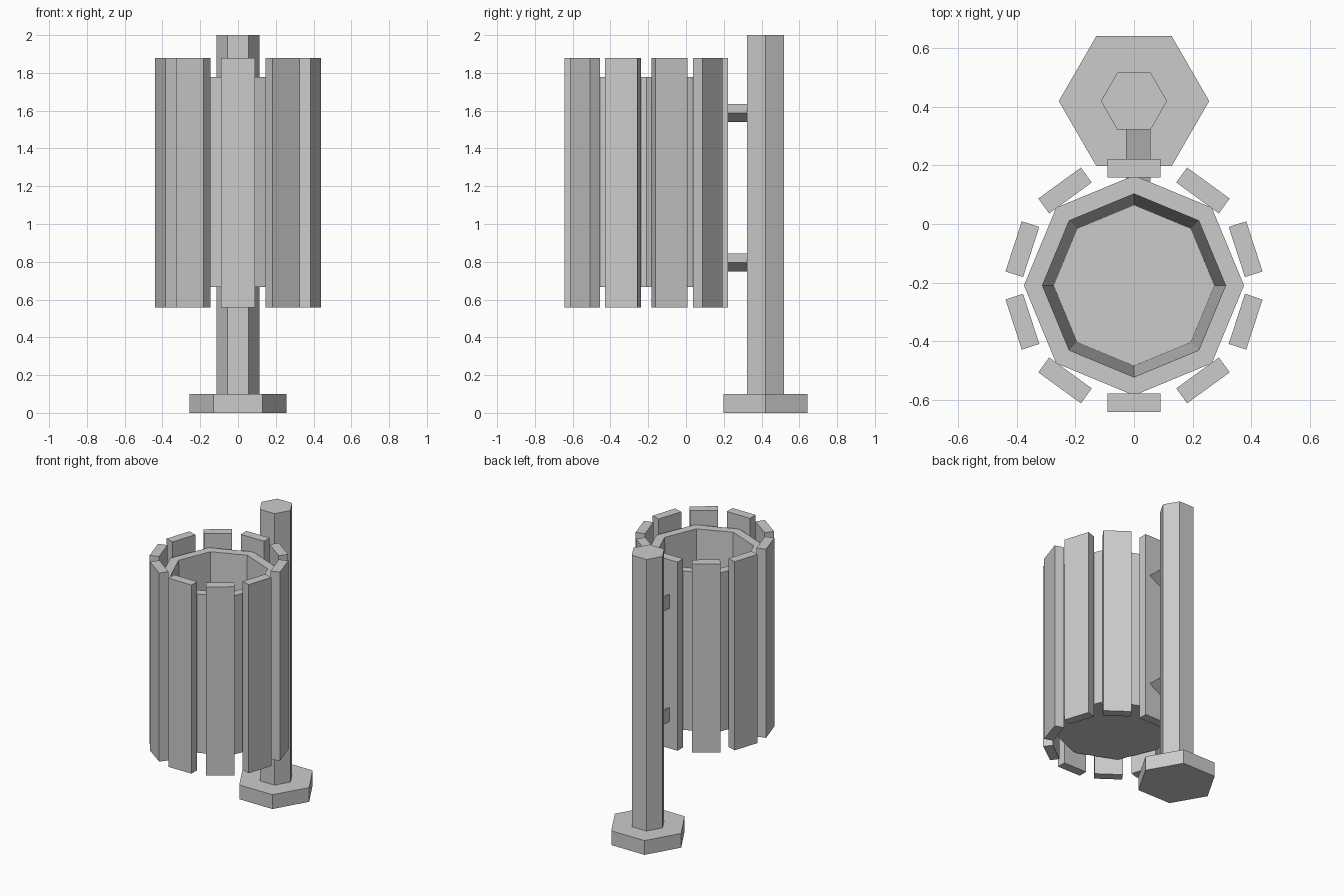
import bpy, bmesh
from math import cos, sin, pi
from mathutils import Matrix, Vector

if "Cube" in bpy.data.objects:
    bpy.data.objects.remove(bpy.data.objects["Cube"])


def make(name, bm):
    bmesh.ops.recalc_face_normals(bm, faces=bm.faces)
    me = bpy.data.meshes.new(name)
    bm.to_mesh(me)
    bm.free()
    ob = bpy.data.objects.new(name, me)
    bpy.context.collection.objects.link(ob)
    return ob


def ring(bm, n, r, z, centre_y=0.0):
    return [bm.verts.new((r * cos(2 * pi * i / n), centre_y + r * sin(2 * pi * i / n), z))
            for i in range(n)]


def lathe(name, n, profile, centre_y):
    """Closed n-sided solid from (radius, z) steps, capped at both ends."""
    bm = bmesh.new()
    rings = [ring(bm, n, r, z, centre_y) for r, z in profile]
    for a, b in zip(rings, rings[1:]):
        for i in range(n):
            j = (i + 1) % n
            bm.faces.new((a[i], a[j], b[j], b[i]))
    bm.faces.new(rings[0])
    bm.faces.new(rings[-1])
    return make(name, bm)


POST_Y, BIN_Y = 0.42, -0.21

# Hexagonal foot and post
lathe("base", 6, [(0.257, 0), (0.257, 0.1)], POST_Y)
lathe("post", 6, [(0.113, 0.1), (0.113, 2.0)], POST_Y)

# Octagonal liner, open at the top with a tapered inside
lathe("bin_liner", 8, [(0.376, 0.667), (0.376, 1.778), (0.313, 1.778), (0.275, 0.73)], BIN_Y)

# Ten slats around the liner
for k in range(10):
    bm = bmesh.new()
    bmesh.ops.create_cube(bm, size=1)
    bmesh.ops.scale(bm, vec=(0.18, 0.063, 1.32), verts=bm.verts)
    bmesh.ops.translate(bm, vec=(0, -0.401, 1.218), verts=bm.verts)
    bmesh.ops.rotate(bm, cent=(0, 0, 0), matrix=Matrix.Rotation(2 * pi * k / 10, 3, 'Z'),
                     verts=bm.verts)
    bmesh.ops.translate(bm, vec=(0, BIN_Y, 0), verts=bm.verts)
    make(f"slat_{k + 1}", bm)

# Three-sided bars joining the bin to the post
for label, z in (("lower", 0.796), ("upper", 1.588)):
    bar = lathe(f"{label}_bracket", 3, [(0.056, -0.34), (0.056, -0.145)], 0)
    bar.data.transform(Matrix.Translation((0, 0, z)) @ Matrix.Rotation(pi / 2, 4, 'X'))
